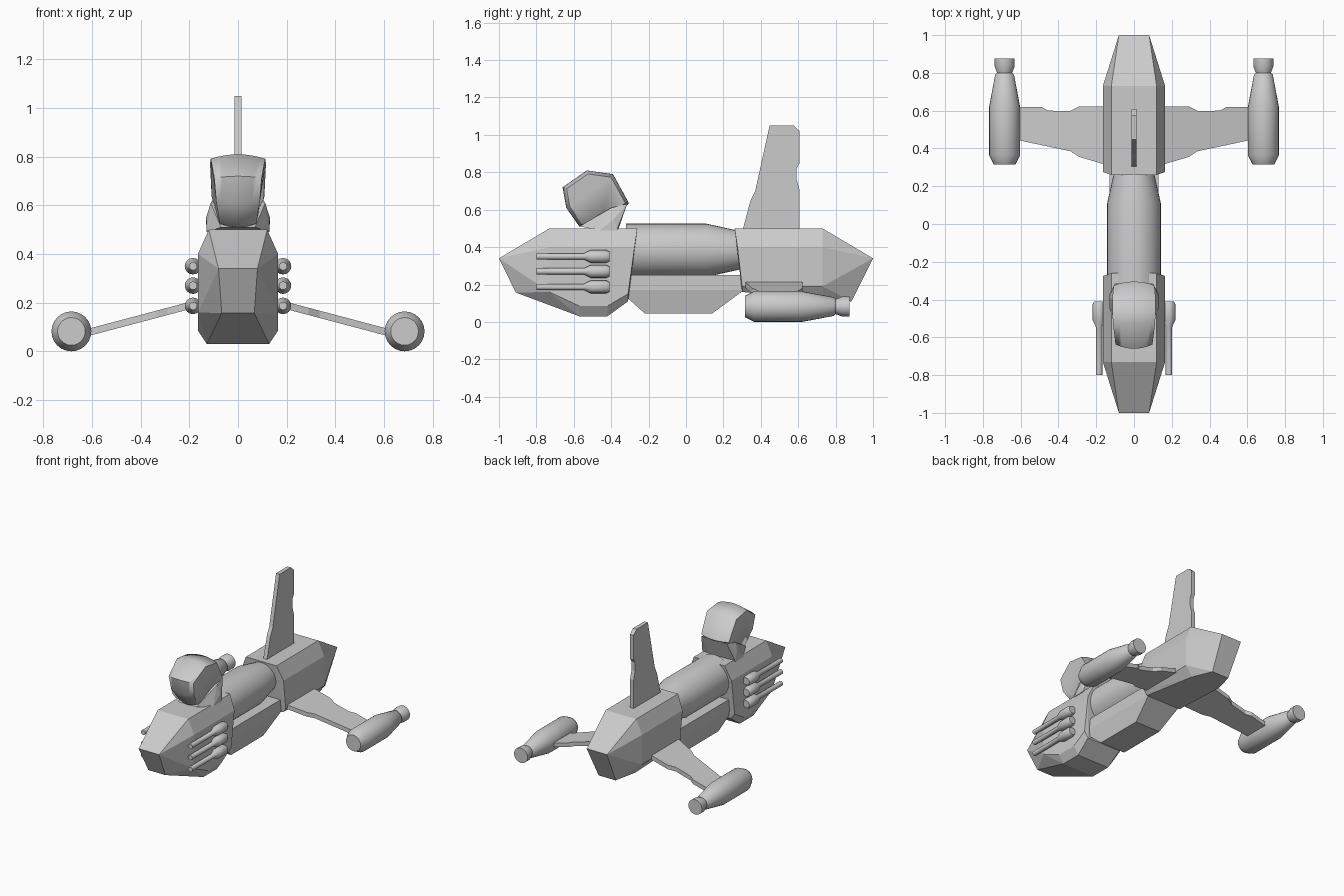
import bpy, bmesh
from math import sin, cos, pi, radians
from mathutils import Vector

if "Cube" in bpy.data.objects:
    bpy.data.objects.remove(bpy.data.objects["Cube"])


def finish(name, bm, angle=None):
    bmesh.ops.recalc_face_normals(bm, faces=bm.faces)
    me = bpy.data.meshes.new(name)
    bm.to_mesh(me)
    bm.free()
    if angle:
        me.shade_smooth()
        me.set_sharp_from_angle(angle=radians(angle))
    ob = bpy.data.objects.new(name, me)
    bpy.context.collection.objects.link(ob)
    return ob


def loft(name, rings, angle=None):
    """Skin a row of equal-sized rings and cap both ends."""
    bm = bmesh.new()
    vs = [[bm.verts.new(p) for p in r] for r in rings]
    n = len(rings[0])
    for a, b in zip(vs, vs[1:]):
        for i in range(n):
            bm.faces.new((a[i], a[(i + 1) % n], b[(i + 1) % n], b[i]))
    bm.faces.new(vs[0])
    bm.faces.new(vs[-1])
    return finish(name, bm, angle)


def lathe(name, x, z, profile, n=24):
    """Turn (y, radius) pairs round an axis along y."""
    return loft(name, [[(x + r * cos(2 * pi * i / n), y, z + r * sin(2 * pi * i / n))
                        for i in range(n)] for y, r in profile], 35)


def faceted(name, half):
    """Flat-faced convex block from the points of its right half."""
    bm = bmesh.new()
    for x, y, z in half:
        for s in (-1, 1):
            bm.verts.new((s * x, y, z))
    res = bmesh.ops.convex_hull(bm, input=bm.verts)
    junk = {g for g in res["geom_interior"] if isinstance(g, bmesh.types.BMVert)}
    bmesh.ops.delete(bm, geom=list(junk), context='VERTS')
    bmesh.ops.dissolve_limit(bm, angle_limit=radians(4), verts=bm.verts, edges=bm.edges)
    return finish(name, bm)


# Front and rear hull blocks
faceted("front_hull", [
    (.08, -1, .34), (.067, -.91, .157),
    (.12, -.73, .5), (.165, -.73, .4), (.165, -.73, .16),
    (.165, -.57, .085), (.128, -.57, .03), (.128, -.42, .03), (.165, -.42, .085),
    (.165, -.31, .15), (.135, -.31, .11), (.165, -.275, .4), (.12, -.26, .5)])
faceted("rear_hull", [
    (.08, 1, .34), (.067, .885, .11),
    (.12, .73, .5), (.165, .73, .4), (.165, .73, .19), (.115, .73, .12),
    (.14, .3, .16), (.165, .3, .19), (.165, .275, .4), (.12, .26, .5)])

# Round middle body and the keel under it
lathe("middle_body", 0, .383, [(-.32, .142), (.11, .142), (.3, .1)], 32)
faceted("keel", [(.1, -.22, .045), (.1, .14, .045), (.13, -.36, .17),
                 (.13, .31, .17), (.13, -.34, .25), (.13, .3, .25)])

# Cockpit: seven-sided outline, bulged across its width, narrower low and in front
outline = [(-.66, .72), (-.53, .81), (-.39, .79), (-.305, .635),
           (-.45, .49), (-.57, .51), (-.64, .61)]
mid = Vector((-.48, .655))
rings = []
for k in range(-6, 7):
    t = k / 6
    scale = 1 - .12 * t ** 2
    ring = []
    for y, z in outline:
        q = mid + (Vector((y, z)) - mid) * scale
        w = .115 * min(1, .62 + (q.y - .49) * 2.2) * (1 - 1.1 * max(0, -q.x - .5))
        ring.append((w * t, q.x, q.y))
    rings.append(ring)
loft("cockpit", rings, 62)

# Flared cockpit support
faceted("cockpit_support", [
    (.128, -.46, .49), (.13, -.37, .49), (.131, -.385, .55), (.07, -.57, .51),
    (.112, -.4, .61), (.1, -.315, .63), (.07, -.36, .5)])

# Tail fin
fin = [(.305, .45), (.305, .5), (.345, .65), (.37, .7), (.447, 1.05), (.575, 1.05),
       (.608, 1.02), (.608, .85), (.592, .82), (.592, .76), (.608, .7), (.608, .45)]
loft("tail_fin", [[(x, y, z) for y, z in fin] for x in (-.014, .014)])

# Wings, engine pods and guns on both sides
wing = [(.12, .305), (.29, .355), (.335, .385), (.69, .46), (.69, .62), (.49, .62),
        (.455, .6), (.34, .598), (.29, .622), (.12, .622)]
pod = [(.315, .057), (.325, .062), (.365, .082), (.62, .082), (.79, .05), (.8, .04),
       (.835, .053), (.875, .053)]
gun = [(-.8, .017), (-.545, .017), (-.51, .034), (-.425, .034), (-.41, .026)]
for side, s in (("left", -1), ("right", 1)):
    loft(f"{side}_wing", [[(s * x, y, .188 - .265 * (x - .2) + dz) for x, y in wing]
                          for dz in (-.015, .015)])
    lathe(f"{side}_engine_pod", s * .685, .082, pod)
    for i, z in enumerate((.35, .27, .187)):
        lathe(f"{side}_gun_{i + 1}", s * .185, z, gun, 16)
